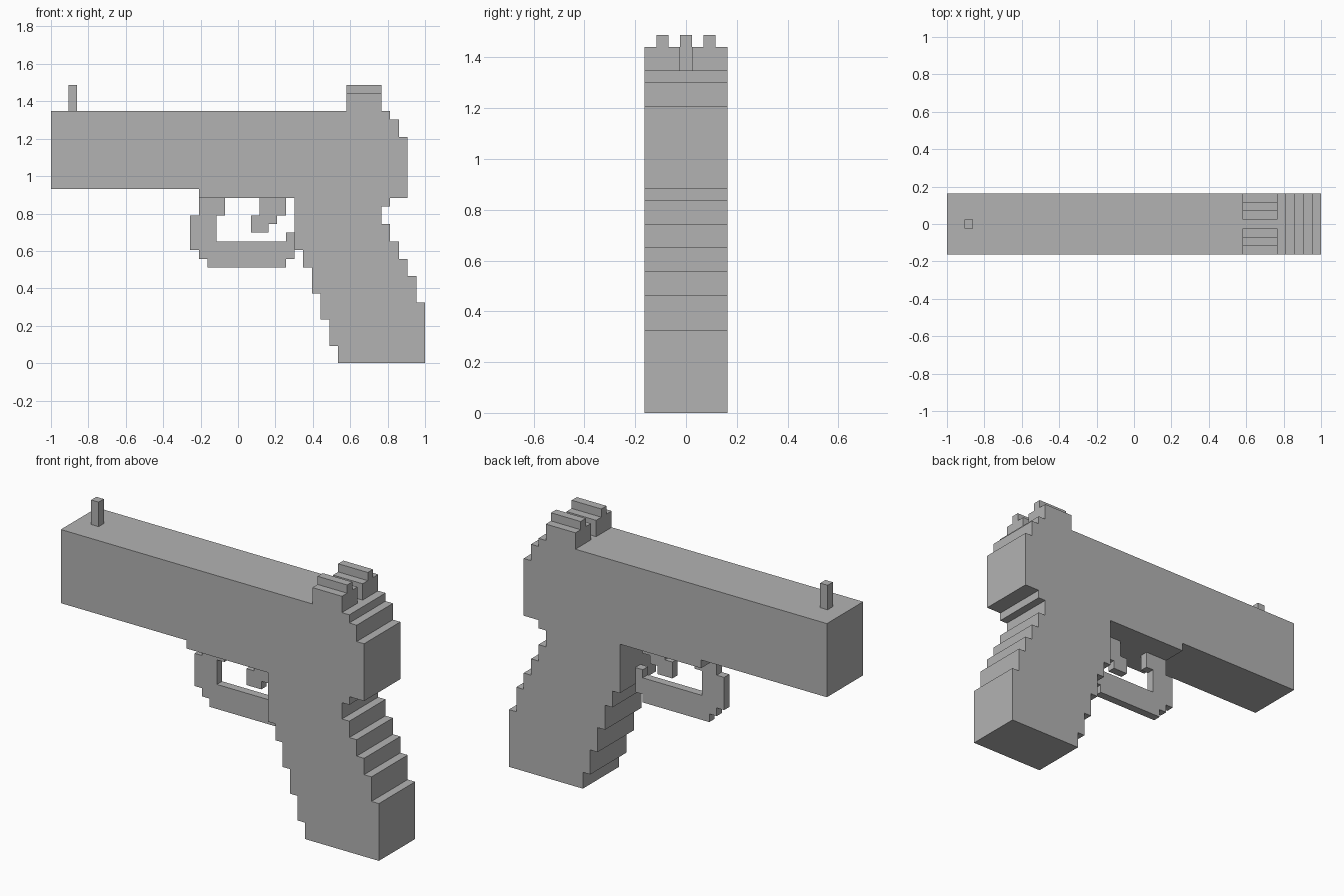
import bpy
import bmesh
from mathutils import Vector

if "Cube" in bpy.data.objects:
    bpy.data.objects.remove(bpy.data.objects["Cube"], do_unlink=True)

LENGTH = 43            # model length in blocks
UNIT = 2 / LENGTH      # size of one block
HALF_WIDTH = 3.5       # half of the body width in blocks

grey = bpy.data.materials.new("plain_grey")
grey.use_nodes = True
grey.diffuse_color = (0.45, 0.45, 0.45, 1)
grey.node_tree.nodes["Principled BSDF"].inputs["Base Color"].default_value = grey.diffuse_color


def stepped_path(start, moves):
    """Walk a blocky outline: moves alternate between new across and new up values."""
    across, up = start
    points = [(across, up)]
    for index, value in enumerate(moves):
        if index % 2 == 0:
            across = value
        else:
            up = value
        points.append((across, up))
    return points


def extrude_profile(name, points, to_space, low, high):
    """Extrude a closed profile from low to high; to_space maps (across, up, depth)."""
    bm = bmesh.new()
    face = bm.faces.new([bm.verts.new(to_space(a, u, low) * UNIT) for a, u in points])
    result = bmesh.ops.extrude_face_region(bm, geom=[face], use_keep_orig=True)
    moved = [g for g in result["geom"] if isinstance(g, bmesh.types.BMVert)]
    shift = to_space(0, 0, high) - to_space(0, 0, low)
    bmesh.ops.translate(bm, verts=moved, vec=shift * UNIT)
    bmesh.ops.recalc_face_normals(bm, faces=bm.faces[:])
    mesh = bpy.data.meshes.new(name)
    bm.to_mesh(mesh)
    bm.free()
    mesh.materials.append(grey)
    obj = bpy.data.objects.new(name, mesh)
    bpy.context.collection.objects.link(obj)
    return obj


def side_space(across, up, depth):
    return Vector((across - LENGTH / 2, depth, up))


def end_space(across, up, depth):
    return Vector((depth - LENGTH / 2, across, up))


# Slide and raked grip in one stepped silhouette
back_edge = [39, 28, 40, 26, 41, 19, 39, 18, 38, 16, 39, 14, 40, 12, 41, 10, 42, 7, 43, 0]
grip_front = [33, 2, 32, 5, 31, 8, 30, 11, 29, 13, 28, 19]
underside = [17, 20, 0]
extrude_profile("slide_and_grip", stepped_path((0, 29), back_edge + grip_front + underside),
                side_space, -HALF_WIDTH, HALF_WIDTH)

# Thin guard loop and trigger on the centre line
guard = stepped_path((17, 19), [20, 17, 19, 14, 27, 15, 28, 12, 27, 11, 18, 12, 17, 13, 16, 17, 17])
extrude_profile("trigger_guard", guard, side_space, -0.5, 0.5)
trigger = stepped_path((24, 19), [27, 17, 26, 16, 25, 15, 23, 17, 24])
extrude_profile("trigger", trigger, side_space, -0.5, 0.5)

# Front sight post
post = stepped_path((2, 29), [3, 32, 2])
extrude_profile("front_sight", post, side_space, -0.5, 0.5)

# Ridged rear sight blocks, mirrored about the centre slot
ridge = stepped_path((0.5, 29), [HALF_WIDTH, 31, 2.5, 32, 1.5, 31, 0.5])
for name, sign in (("rear_sight_back", 1), ("rear_sight_front", -1)):
    extrude_profile(name, [(sign * a, u) for a, u in ridge], end_space, 34, 38)
